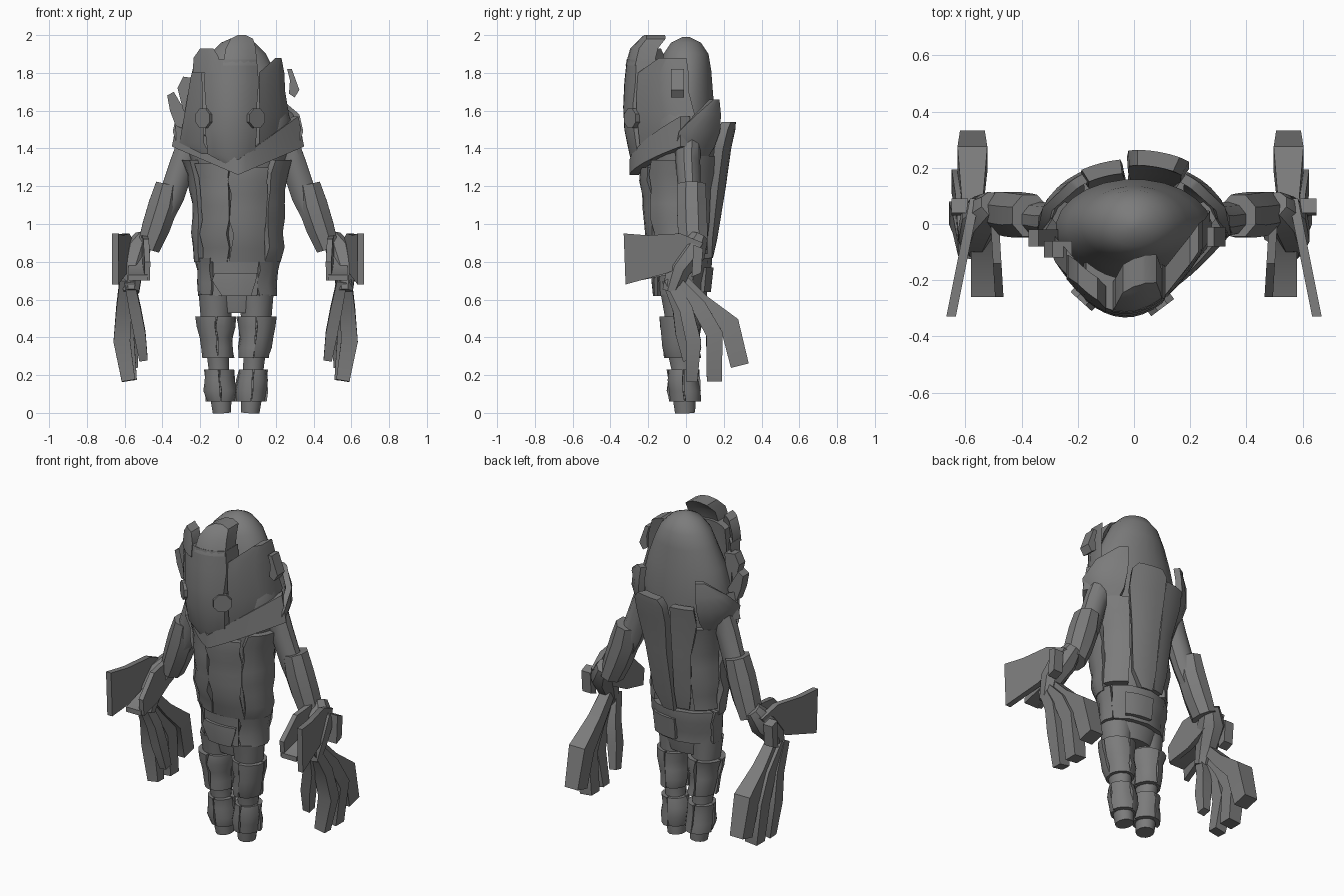
import bpy, bmesh, math, random
from mathutils import Vector

random.seed(4)
if "Cube" in bpy.data.objects:
    bpy.data.objects.remove(bpy.data.objects["Cube"])

GREY = (0.2, 0.2, 0.2, 1)
mat = bpy.data.materials.new("stone_grey")
mat.use_nodes = True
mat.diffuse_color = GREY
mat.node_tree.nodes["Principled BSDF"].inputs["Base Color"].default_value = GREY


def finish(name, bm, angle=35):
    bmesh.ops.recalc_face_normals(bm, faces=bm.faces)
    me = bpy.data.meshes.new(name)
    bm.to_mesh(me)
    bm.free()
    me.materials.append(mat)
    ob = bpy.data.objects.new(name, me)
    bpy.context.collection.objects.link(ob)
    bpy.ops.object.select_all(action='DESELECT')
    ob.select_set(True)
    bpy.context.view_layer.objects.active = ob
    bpy.ops.object.shade_smooth_by_angle(angle=math.radians(angle))


def skin(bm, rows, closed):
    n = len(rows[0])
    for a, b in zip(rows, rows[1:]):
        for i in range(n if closed else n - 1):
            j = (i + 1) % n
            bm.faces.new((a[i], a[j], b[j], b[i]))


def sweep(name, path, sides=10, s=1, angle=35):
    """Tube through (x, y, z, half width, half depth) stations."""
    bm = bmesh.new()
    pts = [Vector((s * p[0], p[1], p[2])) for p in path]
    rows = []
    for i, p in enumerate(path):
        t = (pts[min(i + 1, len(pts) - 1)] - pts[max(i - 1, 0)]).normalized()
        u = (Vector((1, 0, 0)) - t * t.x).normalized()
        v = t.cross(u)
        ring = []
        for k in range(sides):
            a = math.tau * (k + 0.5) / sides
            ring.append(bm.verts.new(pts[i] + u * p[3] * math.cos(a) + v * p[4] * math.sin(a)))
        rows.append(ring)
    skin(bm, rows, True)
    bm.faces.new(rows[0])
    bm.faces.new(rows[-1])
    finish(name, bm, angle)


def slab(name, outer, inner):
    """Closed plate between two matching point grids."""
    bm = bmesh.new()
    o = [[bm.verts.new(p) for p in r] for r in outer]
    i = [[bm.verts.new(p) for p in r] for r in inner]
    skin(bm, o, False)
    skin(bm, i, False)
    for c in (0, -1):
        skin(bm, [[r[c] for r in o], [r[c] for r in i]], False)
        skin(bm, [o[c], i[c]], False)
    finish(name, bm)


def panel(name, levels, surf, thick, cols=5):
    """Plate following surf; levels are (z, u start, u end, lift)."""
    def grid(d):
        return [[surf(z, a + (b - a) * k / (cols - 1), l - d) for k in range(cols)]
                for z, a, b, l in levels]
    slab(name, grid(0), grid(thick))


def strip(name, z0, z1, t0, t1, lift, surf, n=7, rough=2.5, thick=0.05):
    """Plate with rough chipped long edges."""
    r = random.uniform
    panel(name, [(z0 + (z1 - z0) * k / (n - 1), t0 + r(-rough, rough), t1 + r(-rough, rough),
                  lift + r(-.008, .008)) for k in range(n)], surf, thick)


def prism(name, outline, place, s=1):
    """Flat plate; place turns an outline point and a side of -1 or 1 into x, y, z."""
    bm = bmesh.new()
    rings = []
    for d in (-1, 1):
        spots = [place(a, z, d) for a, z in outline]
        rings.append([bm.verts.new((s * x, y, z)) for x, y, z in spots])
    skin(bm, rings, True)
    bm.faces.new(rings[0])
    bm.faces.new(rings[1])
    finish(name, bm)


def table(rows, z):
    for a, b in zip(rows, rows[1:]):
        if z <= b[0]:
            f = max(0, (z - a[0]) / (b[0] - a[0]))
            return [p + (q - p) * f for p, q in zip(a[1:], b[1:])]
    return rows[-1][1:]


# Body and domed head: z, half width, centre y, half depth
BODY = [(.53, .13, -.02, .08), (.62, .17, -.02, .1), (.8, .19, -.02, .12), (.95, .2, -.03, .15),
        (1.1, .2, -.03, .165), (1.25, .22, -.03, .175), (1.4, .27, -.03, .18), (1.55, .28, -.02, .18),
        (1.7, .24, -.01, .155), (1.82, .19, 0, .135), (1.9, .15, 0, .12), (1.96, .09, 0, .08),
        (1.99, .02, 0, .02)]
sweep("body_and_head", [(0, c, z, w, d) for z, w, c, d in BODY], 24, angle=60)


def body(z, t, lift):
    w, c, d = table(BODY, z)
    a = math.radians(t)
    return ((w + lift) * math.sin(a), c - (d + lift) * math.cos(a), z)


# Torso plates: start angle, end angle, lift, top
for i, (a, b, l, top) in enumerate([(-98, -60, .045, 1.34), (-57, -12, .035, 1.32),
                                    (-9, 38, .04, 1.3), (41, 98, .045, 1.34)]):
    strip("chest_plate_%d" % i, .8, top, a, b, l, body, 8, 3.5)
for s, side in ((1, "left"), (-1, "right")):
    strip(side + "_flank_plate", .84, 1.36, s * 102, s * 146, .035, body)
    panel(side + "_shoulder_plate",
          [(1.33, s * 98, s * 130, .03), (1.41, s * 84, s * 142, .05), (1.49, s * 87, s * 145, .07),
           (1.58, s * 108, s * 146, .07), (1.66, s * 134, s * 145, .07)], body, .035)
panel("left_spine_plate", [(.82, 165, 184, .04), (.92, 150, 185, .05), (1.2, 146, 183, .07),
                           (1.4, 147, 184, .09), (1.5, 149, 183, .105), (1.54, 155, 178, .105)], body, .055)
panel("right_spine_plate", [(.84, 188, 208, .03), (.95, 187, 212, .04), (1.2, 188, 213, .05),
                            (1.4, 187, 215, .065), (1.5, 188, 212, .075)], body, .05)


# Pointed collar, growing taller towards the shoulders
def collar(d):
    steps = [k / 8 - 1 for k in range(17)]
    return [[(f * (.35 - d * .6 - .03 * h), -.3 + .27 * abs(f) ** 1.5 + d,
              1.26 + .15 * abs(f) + h * (.08 + .08 * abs(f))) for f in steps] for h in (0, .5, 1)]


slab("collar", collar(0), collar(.05))

# Belt
for i, (a, b) in enumerate([(-110, -42), (-39, 28), (31, 112), (115, 247)]):
    strip("belt_plate_%d" % i, .62, .82, a, b, .035, body, 4, 3)
panel("buckle", [(.62, -22, 18, .055), (.7, -36, 24, .055), (.74, -32, 26, .05)], body, .04)
panel("rear_belt_pouch", [(.64, 140, 185, .05), (.77, 140, 185, .05)], body, .04)

# Face mask: z, front y
MASK = [(1.31, -.28), (1.4, -.31), (1.55, -.335), (1.7, -.33), (1.85, -.32), (1.93, -.295), (2, -.225)]


def mask(z, x, lift):
    return (x, table(MASK, z)[0] + 3 * (x + .03) ** 2 - lift, z)


panel("mask_centre", [(1.31, -.05, 0, 0), (1.37, -.16, .09, 0), (1.5, -.175, .1, 0), (1.62, -.17, .1, 0),
                      (1.75, -.18, .11, 0), (1.87, -.17, .1, 0)], mask, .12, 9)
panel("mask_crest", [(1.84, -.08, .1, 0), (1.93, -.065, .095, 0), (1.98, -.04, .08, 0),
                     (2, 0, .04, 0)], mask, .1)
panel("mask_brow", [(1.8, -.24, -.1, .005), (1.88, -.235, -.1, .005), (1.93, -.2, -.13, .005)], mask, .08)
panel("mask_left_cheek", [(1.36, .08, .12, -.01), (1.42, .11, .26, -.01), (1.58, .115, .27, -.01),
                          (1.7, .11, .25, -.01), (1.8, .11, .245, -.01), (1.88, .2, .23, -.01)], mask, .1)
panel("mask_right_cheek", [(1.37, -.19, -.15, -.01), (1.43, -.31, -.18, -.01), (1.6, -.28, -.185, -.01),
                           (1.78, -.25, -.19, -.01), (1.82, -.24, -.19, -.01)], mask, .09)
# Eye discs face along the mask's slope
for x in (-.18, .095):
    p = Vector(mask(1.56, x, 0))
    out = Vector((6 * (x + .03), -1, 0)).normalized()
    sweep("eye_disc", [(*(p + out * d), .055, .055) for d in (-.04, .012)], 8)

# Ear pieces, outlined from the front
prism("left_ear", [(.26, 1.82), (.285, 1.82), (.325, 1.71), (.3, 1.67), (.27, 1.69), (.275, 1.76)],
      lambda x, z, d: (x, -.045 + .035 * d, z))
prism("right_ear", [(-.22, 1.77), (-.29, 1.78), (-.32, 1.72), (-.29, 1.6), (-.24, 1.56)],
      lambda x, z, d: (x, -.09 + .03 * d, z))
prism("right_lower_ear", [(-.27, 1.58), (-.34, 1.7), (-.375, 1.68), (-.36, 1.6), (-.33, 1.52), (-.28, 1.5)],
      lambda x, z, d: (x, -.05 + .03 * d, z))

# Legs: z, half width, half depth
LEG = [(0, .05, .055), (.05, .055, .06), (.14, .065, .065), (.22, .055, .06), (.3, .06, .075),
       (.42, .07, .08), (.52, .085, .085), (.63, .095, .1)]
for s, side in ((1, "left"), (-1, "right")):
    def leg(z, t, lift):
        w, d = table(LEG, z)
        a = math.radians(t)
        mid = (.075 + .07 * min(z, .45)) * s - .01
        return (mid + (w + lift) * math.sin(a), -.005 - .05 * z - (d + lift) * math.cos(a), z)
    sweep(side + "_leg", [(s * leg(z, 0, 0)[0], -.005 - .05 * z, z, w, d) for z, w, d in LEG], 12, s)
    for i in range(4):
        a = -88 + 90 * i
        strip(side + "_thigh_plate", .29, .51, a, a + 86, .02, leg, 5, 3, .03)
        strip(side + "_shin_plate", .06, .23, a, a + 86, .02, leg, 4, 3, .03)

# Arms
for s, side in ((1, "left"), (-1, "right")):
    h = 0 if s > 0 else .025

    def blade(y, z, d):
        return (.585 - .2 * y + .017 * d, y, z)

    def inner_wall(y, z, d):
        return (.495 + .06 * y + .015 * d, y, z)

    def channel_floor(y, z, d):
        return (.53 + .05 * d, y, z)

    def stud(y, z, d):
        return (.62 + .03 * d, y, z)

    sweep(side + "_upper_arm", [(.25, .01, 1.44, .07, .07), (.29, .01, 1.33, .07, .065),
                                (.35, .02, 1.15, .07, .06), (.47, .03, .9, .06, .06)], 10, s)
    sweep(side + "_arm_sleeve", [(.37, .03, 1.21, .07, .08), (.395, .03, 1.1, .085, .085),
                                 (.435, .035, .98, .08, .085), (.475, .04, .87, .065, .08)], 8, s)
    sweep(side + "_forearm", [(.5, .07, .93, .05, .05), (.54, .03, .85, .08, .08),
                              (.565, -.04, .76, .065, .07), (.565, -.08, .64, .045, .05)], 8, s)
    # Open gauntlet made of an outer blade, a shorter inner wall and a floor
    prism(side + "_gauntlet_blade", [(-.33, .95), (-.2, .94), (-.03, .95), (.09, .9), (.04, .8), (-.1, .74),
                                     (-.32, .68)], blade, s)
    prism(side + "_gauntlet_inner_wall", [(-.26, .8), (-.14, .92), (0, .94), (.04, .8), (-.1, .73),
                                          (-.25, .7)], inner_wall, s)
    prism(side + "_gauntlet_floor", [(-.26, .7), (-.26, .73), (-.1, .78), (.02, .9), (.04, .8), (-.1, .74)],
          channel_floor, s)
    prism(side + "_elbow_stud", [(.03, .72), (.08, .74), (.09, .87), (.04, .89)], stud, s)
    # Hand: thumb and three long bent fingers
    paths = {
        "thumb": [(.55, -.1, .7, .03, .03), (.52, -.04, .55, .035, .035), (.495, -.02, .42, .035, .04),
                  (.475, .01, .28, .025, .03)],
        "front_finger": [(.57, -.09, .71, .035, .03), (.58, .0, .55, .045, .04), (.59, .04, .38, .05, .045),
                         (.555, .03, .17, .04, .035)],
        "middle_finger": [(.57, -.06, .71, .035, .03), (.57, .07, .56, .045, .045),
                          (.575, .15, .42, .055, .05), (.55, .15, .17, .045, .045)],
        "rear_finger": [(.55, -.03, .72, .035, .03), (.55, .09, .59, .045, .04), (.55, .23, .47, .06, .06),
                        (.55, .285, .25, .05, .055)],
    }
    for part, path in paths.items():
        sweep(side + "_" + part, [(p[0] + h, p[1], p[2], p[3] * 1.25, p[4] * 1.25) for p in path], 4, s)
